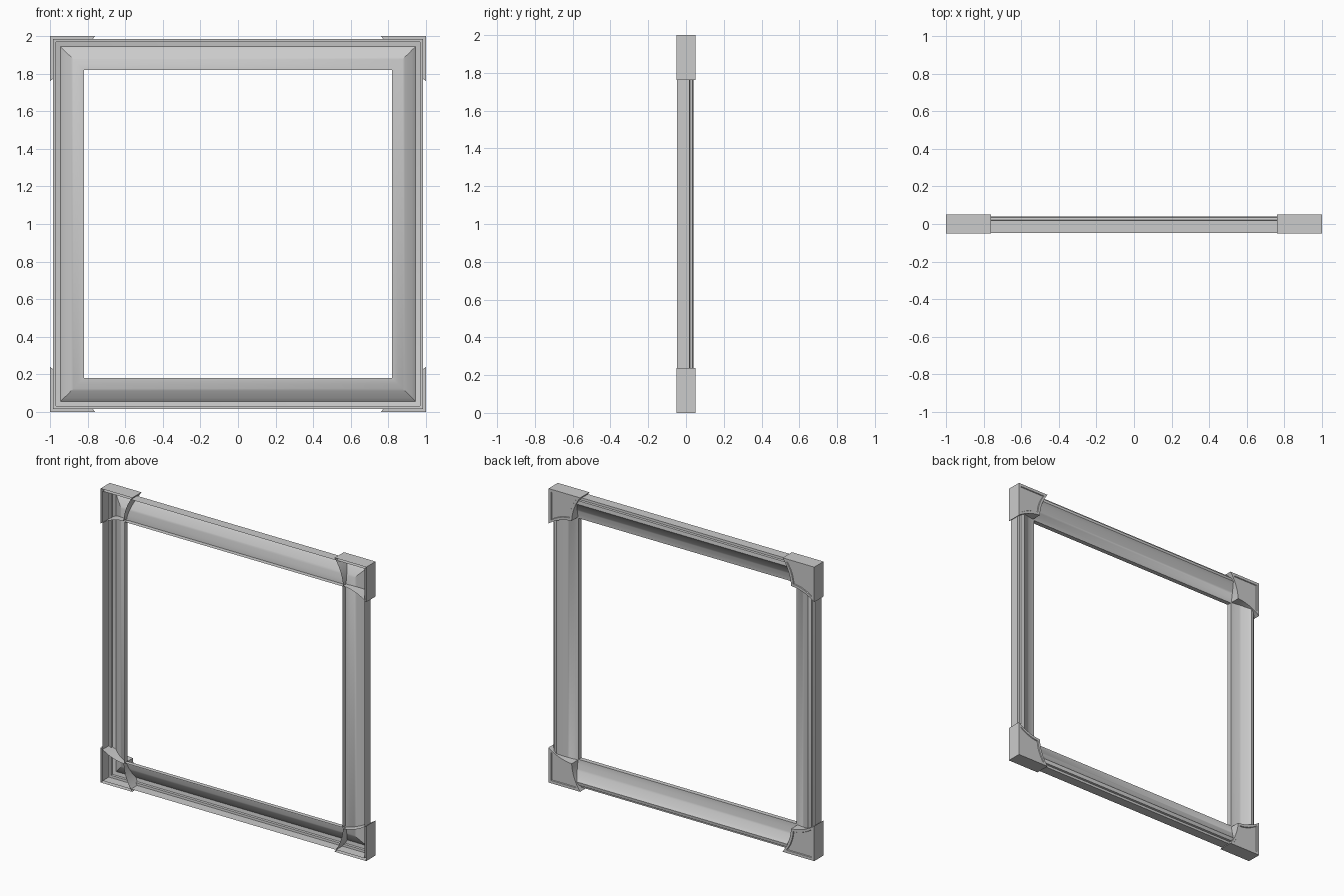
import bpy, bmesh

if "Cube" in bpy.data.objects:
    bpy.data.objects.remove(bpy.data.objects["Cube"])

MID = 1.0  # height of the frame centre


def make_object(name, bm, angle=0.6):
    bmesh.ops.recalc_face_normals(bm, faces=bm.faces)
    mesh = bpy.data.meshes.new(name)
    bm.to_mesh(mesh)
    bm.free()
    obj = bpy.data.objects.new(name, mesh)
    bpy.context.collection.objects.link(obj)
    bpy.ops.object.select_all(action='DESELECT')
    obj.select_set(True)
    bpy.context.view_layer.objects.active = obj
    bpy.ops.object.shade_smooth_by_angle(angle=angle)
    return obj


def bridge(bm, a, b, closed=True):
    n = len(a)
    for i in range(n if closed else n - 1):
        j = (i + 1) % n
        bm.faces.new((a[i], a[j], b[j], b[i]))


# Moulded frame: hollow at the front, profile is (half width, depth)
profile = [(0.985, -0.048), (0.985, 0.018), (0.97, 0.02), (0.968, 0.034),
           (0.945, 0.04), (0.938, 0.034)]
for i in range(1, 9):  # cove falling towards the opening
    t = i / 8
    profile.append((0.938 - 0.098 * t, 0.034 - 0.049 * (1.35 * t - 0.35 * t * t)))
profile += [(0.82, -0.017), (0.82, -0.048)]

bm = bmesh.new()
rings = [[bm.verts.new((sx * r, y, MID + sz * r))
          for sx, sz in ((-1, -1), (1, -1), (1, 1), (-1, 1))] for r, y in profile]
for a, b in zip(rings, rings[1:]):
    bridge(bm, a, b)
make_object("frame_moulding", bm)


# Corner cap outline: square outer corner, two concave edges meeting inside
def curve(n=8):
    p0, p1, p2 = (0.762, 1.0), (0.82, 0.92), (0.826, 0.826)
    return [tuple((1 - t) ** 2 * a + 2 * t * (1 - t) * b + t * t * c
                  for a, b, c in zip(p0, p1, p2)) for t in (i / n for i in range(n + 1))]


half = curve()
outline = [(1.0, 1.0)] + half + [(z, x) for x, z in reversed(half[:-1])]
centre = 0.905


def shrink(p, k=0.80):
    return tuple(centre + (c - centre) * k for c in p)


def corner_cap(name, sx, sz):
    bm = bmesh.new()

    def ring(points, y):
        return [bm.verts.new((sx * x, y, MID + sz * z)) for x, z in points]

    front = ring(outline, -0.05)
    back = ring(outline, 0.05)
    rim = ring([shrink(p) for p in outline], 0.05)
    panel = ring([shrink(p, 0.77) for p in outline], 0.045)
    for a, b in ((front, back), (back, rim), (rim, panel)):
        bridge(bm, a, b)
    bm.faces.new(panel)
    make_object(name, bm)


for sx, side in ((-1, "left"), (1, "right")):
    for sz, level in ((-1, "bottom"), (1, "top")):
        corner_cap(f"corner_cap_{level}_{side}", sx, sz)
